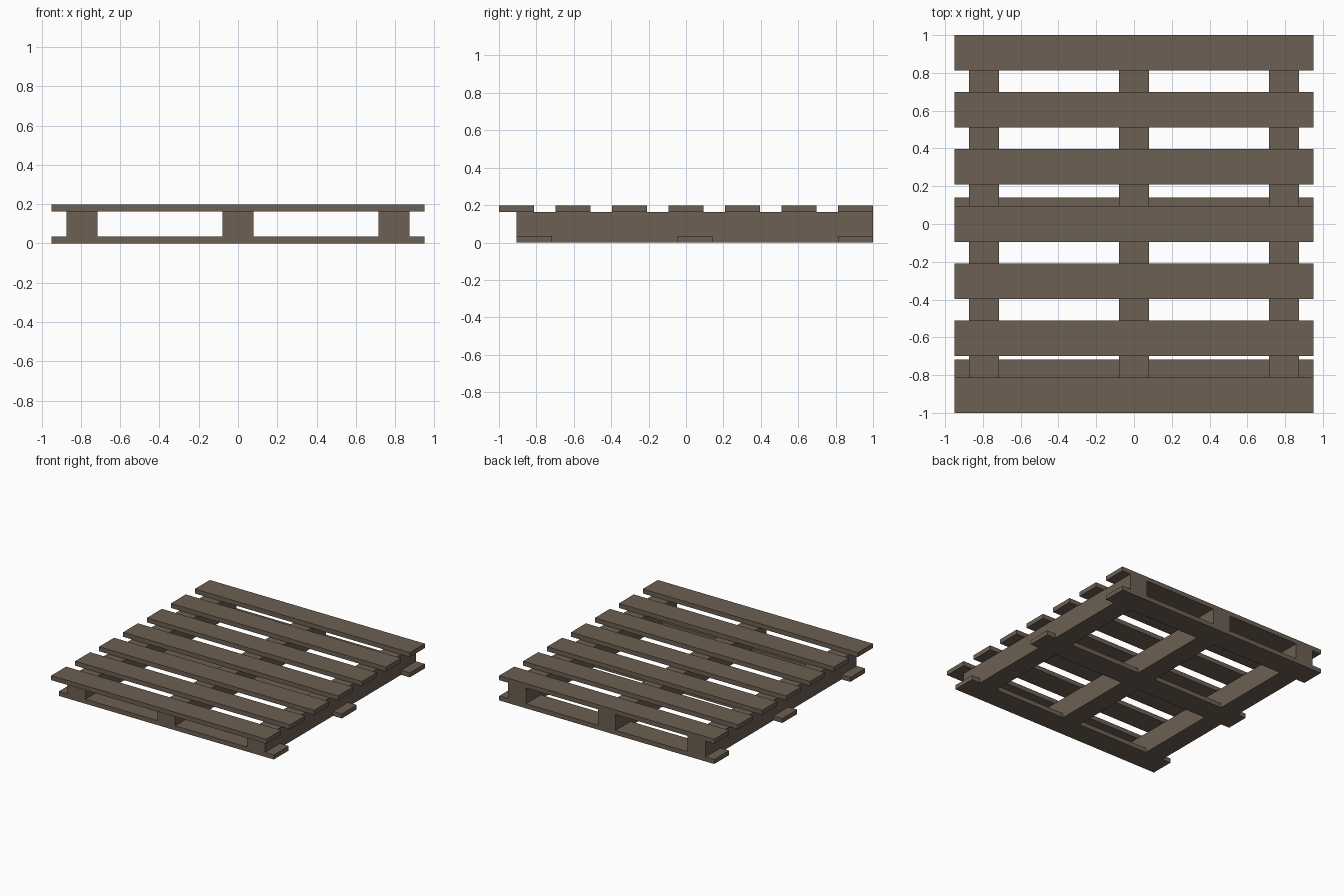
import bpy

cube = bpy.data.objects.get("Cube")
if cube:
    bpy.data.objects.remove(cube, do_unlink=True)

# One weathered wood colour
wood = bpy.data.materials.new("weathered_wood")
wood.use_nodes = True
colour = (0.152, 0.116, 0.085, 1.0)
wood.diffuse_color = colour
bsdf = next(n for n in wood.node_tree.nodes if n.type == "BSDF_PRINCIPLED")
bsdf.inputs["Base Color"].default_value = colour
bsdf.inputs["Roughness"].default_value = 0.9

HALF_WIDTH = 0.95
HEIGHT = 0.198
BOARD_DEPTH = 0.188
BOARD_THICK = 0.036
FRONT, BACK = -0.905, 1.0


def plank(name, x, y, z):
    """Add a box spanning the (low, high) ranges given on each axis."""
    bpy.ops.mesh.primitive_cube_add(size=1)
    obj = bpy.context.object
    obj.name = name
    low, high = zip(x, y, z)
    for v in obj.data.vertices:
        v.co = [high[i] if v.co[i] > 0 else low[i] for i in range(3)]
    obj.data.materials.append(wood)
    return obj


def row_of_boards(name, count, front, back, bottom):
    """Space boards evenly between the front and back edges."""
    step = (back - front - BOARD_DEPTH) / (count - 1)
    for i in range(count):
        y = front + i * step
        plank(f"{name}_{i + 1}", (-HALF_WIDTH, HALF_WIDTH),
              (y, y + BOARD_DEPTH), (bottom, bottom + BOARD_THICK))


# Deck boards overhang the front; base boards stay flush with the stringers
row_of_boards("deck_board", 7, -1.0, BACK, HEIGHT - BOARD_THICK)
row_of_boards("base_board", 3, FRONT, BACK, 0.0)

# Three stringers running front to back
for side, x in (("right", -0.794), ("middle", 0.0), ("left", 0.794)):
    plank(f"stringer_{side}", (x - 0.079, x + 0.079),
          (FRONT, BACK), (0.0, HEIGHT - BOARD_THICK))
